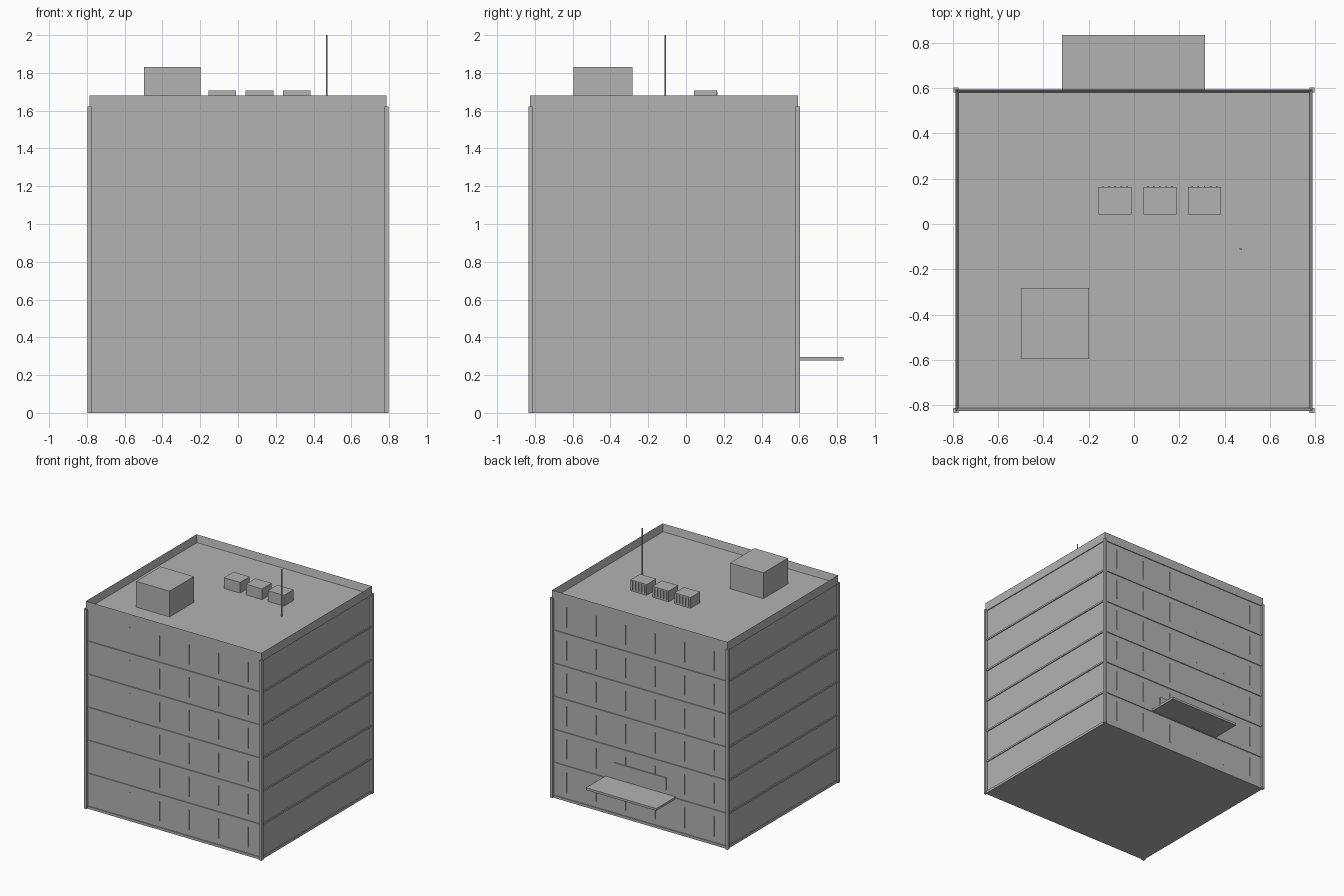
import bpy
import bmesh
from mathutils import Matrix, Vector

cube = bpy.data.objects.get("Cube")
if cube:
    bpy.data.objects.remove(cube, do_unlink=True)

grey = bpy.data.materials.new("plain_grey")
grey.use_nodes = True
GREY = (0.45, 0.45, 0.45, 1)
grey.diffuse_color = GREY
grey.node_tree.nodes["Principled BSDF"].inputs["Base Color"].default_value = GREY

CY = -0.116            # centre of the tower in depth
FLOORS, STEP, BASE = 6, 0.268, 0.013
ROOF = BASE + FLOORS * STEP
TOP = 1.68
WALL_X, WALL_Y = 0.78, 0.702


def finish(name, bm):
    mesh = bpy.data.meshes.new(name)
    bm.to_mesh(mesh)
    bm.free()
    mesh.materials.append(grey)
    obj = bpy.data.objects.new(name, mesh)
    bpy.context.collection.objects.link(obj)
    return obj


def add_box(bm, x, y, z):
    """Add a box given its (low, high) range on each axis."""
    low, high = Vector((x[0], y[0], z[0])), Vector((x[1], y[1], z[1]))
    place = Matrix.Translation((low + high) / 2) @ Matrix.Diagonal((*(high - low), 1))
    bmesh.ops.create_cube(bm, size=1, matrix=place)


def boxes(name, ranges):
    bm = bmesh.new()
    for r in ranges:
        add_box(bm, *r)
    return finish(name, bm)


def span(centre, half):
    return (centre - half, centre + half)


# Main tower body, up to the roof deck
boxes("tower_walls", [(span(0, WALL_X), span(CY, WALL_Y), (0, ROOF))])

# Thin projecting slab edge at every floor
boxes("floor_ledges", [
    (span(0, 0.787), span(CY, 0.709), span(BASE + i * STEP, 0.007))
    for i in range(1, FLOORS)])
boxes("base_ledge", [(span(0, 0.787), span(CY, 0.709), (0, 0.02))])

# Corner posts
boxes("corner_posts", [
    (span(sx * 0.786, 0.011), span(CY + sy * 0.708, 0.011), (0, ROOF))
    for sx in (-1, 1) for sy in (-1, 1)])

# Parapet: a slab whose top is inset and sunk to the roof deck
bm = bmesh.new()
add_box(bm, span(0, 0.787), span(CY, 0.709), (ROOF - 0.012, TOP))
bm.normal_update()
top = [f for f in bm.faces if f.normal.z > 0.9]
bmesh.ops.inset_region(bm, faces=top, thickness=0.018)
for v in top[0].verts:
    v.co.z = ROOF
finish("roof_parapet", bm)

# Window mullions on the front and back, one per bay and floor
bars = []
for side in (-1, 1):
    for floor in range(FLOORS):
        z = BASE + floor * STEP
        for bay in range(6):
            bars.append((span((bay - 2.5) * 0.265, 0.003),
                         span(CY + side * WALL_Y, 0.004),
                         (z + 0.055, z + 0.218)))
boxes("window_mullions", bars)

# Entrance canopy and the blank panel above it
boxes("entrance_canopy", [((-0.318, 0.314), (CY + WALL_Y - 0.02, 0.835), (0.278, 0.296))])
boxes("entrance_panel", [(span(0, 0.235), span(CY + WALL_Y, 0.008), (0.33, 0.43))])

# Rooftop stair house
boxes("stair_house", [((-0.498, -0.198), (-0.595, -0.282), (ROOF, 1.83))])

# Rooftop cooling units with slats on the back
for i in range(3):
    cx = -0.083 + i * 0.197
    parts = [(span(cx, 0.073), (0.042, 0.164), (ROOF, 1.708))]
    parts += [(span(cx + (k - 2) * 0.027, 0.003), (0.16, 0.168), (ROOF + 0.012, 1.698))
              for k in range(5)]
    boxes(f"cooling_unit_{i + 1}", parts)

# Antenna mast
bm = bmesh.new()
bmesh.ops.create_cone(bm, cap_ends=True, segments=8, radius1=0.005, radius2=0.005,
                      depth=2 - ROOF,
                      matrix=Matrix.Translation((0.47, -0.11, (2 + ROOF) / 2)))
finish("antenna_mast", bm)
